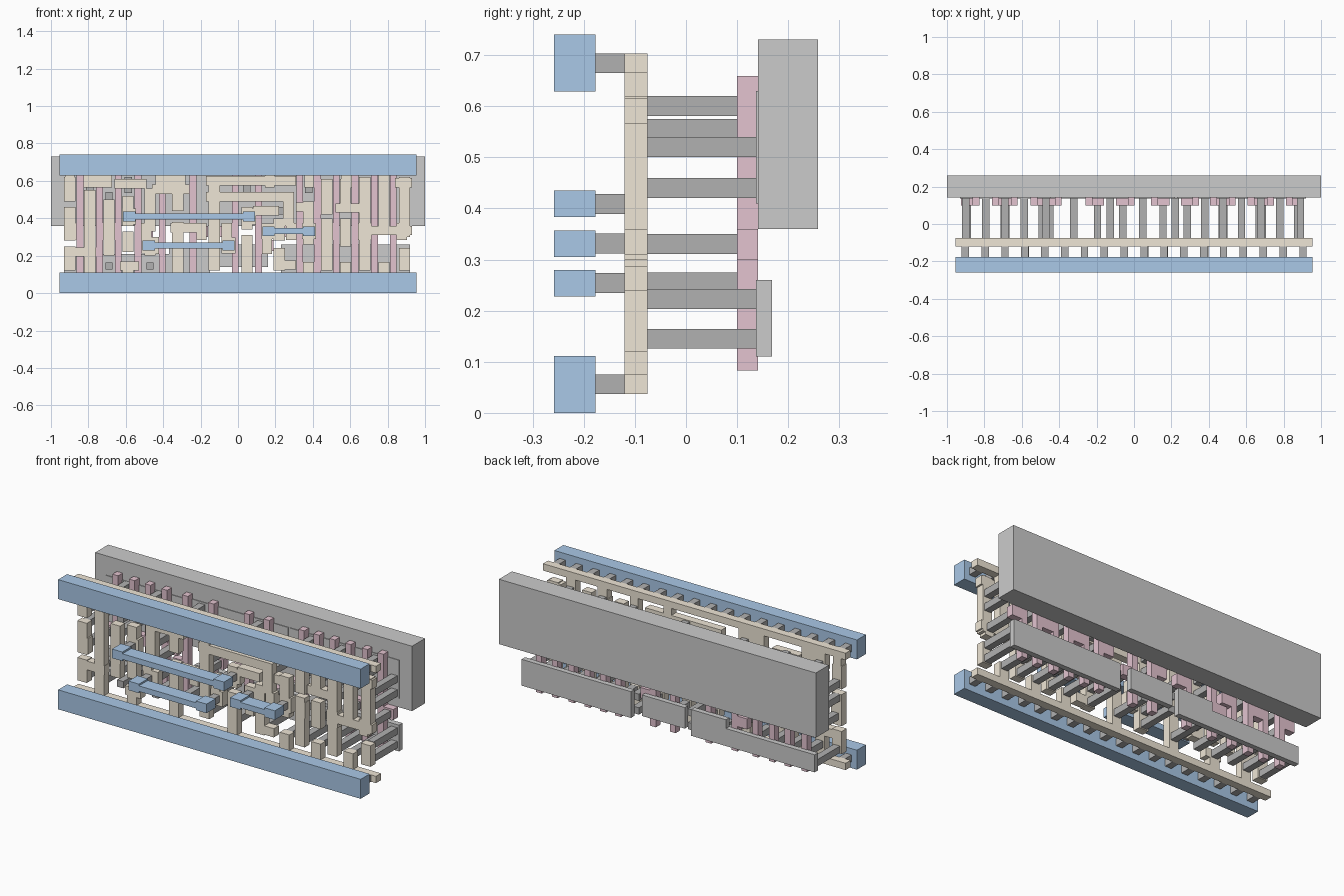
import bpy, bmesh

if "Cube" in bpy.data.objects:
    bpy.data.objects.remove(bpy.data.objects["Cube"])


def material(name, rgb):
    m = bpy.data.materials.new(name)
    m.diffuse_color = (*rgb, 1)
    m.use_nodes = True
    m.node_tree.nodes["Principled BSDF"].inputs["Base Color"].default_value = m.diffuse_color
    return m


def layer(name, y0, y1, rects, mat):
    """One object holding slabs given as (x0, z0, x1, z1) in hundredths."""
    bm = bmesh.new()
    for x0, z0, x1, z1 in rects:
        for v in bmesh.ops.create_cube(bm, size=1)["verts"]:
            v.co.x = (x1 if v.co.x > 0 else x0) / 100
            v.co.z = (z1 if v.co.z > 0 else z0) / 100
            v.co.y = y1 if v.co.y > 0 else y0
    me = bpy.data.meshes.new(name)
    bm.to_mesh(me)
    bm.free()
    me.materials.append(mat)
    bpy.context.collection.objects.link(bpy.data.objects.new(name, me))


def box(x, z, w, h):
    return (x - w / 2, z - h / 2, x + w / 2, z + h / 2)


def posts(xs, zs):
    return [box(x, z, 3.9, 3.9) for x in xs for z in zs]


blue = material("blue", (0.40, 0.58, 0.80))
beige = material("beige", (0.86, 0.79, 0.67))
pink = material("pink", (0.77, 0.55, 0.63))
dark = material("dark_grey", (0.44, 0.44, 0.44))
mid = material("mid_grey", (0.58, 0.58, 0.58))
light = material("light_grey", (0.70, 0.70, 0.70))

# Gate bars, and the slots between neighbouring bars
gates = [-84.5, -74, -64, -53.5, -40.5, -24, -1.5, 11, 33, 42.5, 52.5, 62.5, 73, 83]
slots = [-90] + [(a + b) / 2 for a, b in zip(gates, gates[1:])] + [89]

# Back slab and thin strips
layer("well_slab", 0.141, 0.258, [(-100, 36, 100, 73)], mid)
layer("lower_strips", 0.137, 0.168,
      [(23, 11, 92, 26), (-11, 14, 16, 26), (-93, 11, -37, 21), (-37, 11, -15, 26)], light)
layer("upper_strips", 0.137, 0.168,
      [(-93, 41, -45, 62), (-45, 48, 22, 63), (23, 41, 92, 63)], light)

# Pink gate bars with pads alternating left and right
pads = [(g + (4.5 if i % 2 else -4.5), 25.5 if i in (4, 7) else 33)
        for i, g in enumerate(gates)]
layer("gate_bars", 0.10, 0.141,
      [box(g, 37.1, 3.6, 57.6) for g in gates] + [box(x, z, 7, 6) for x, z in pads], pink)

# Long posts running from the strips and the pads to the track layer
long_posts = (posts(slots, [14.5]) + posts(slots[6::2], [22.3]) + posts(slots[::2], [44, 52])
              + posts(slots[1::2], [60, 55.5]))
layer("strip_posts", -0.076, 0.138, long_posts, dark)
layer("pad_posts", -0.076, 0.101, [box(x, z, 3.9, 3.9) for x, z in pads], dark)

# Blue strap ends: left x, right x, height
straps = [(-58.2, 5.9, 40.9), (-47.8, -5.1, 25.4), (16.3, 38, 33.1)]
ends = [(x, z) for a, b, z in straps for x in (a, b)]

# Beige layer: vertical spans per slot, then cross bars, stubs, pads and two rails
spans = [(12, 25, 28, 46, 49, 62), (10, 55), (20, 50), (12, 17, 22, 33, 36, 52),
         (20, 29, 33, 56), (12, 38, 44, 58), (12, 62), (12, 31, 34, 46), (12, 24, 28, 40),
         (26, 49), (12, 40, 42, 61), (25, 40, 43, 61), (12, 62), (31, 62), (12, 24, 30, 62)]
tracks = [(x - 3, s[i], x + 3, s[i + 1])
          for x, s in zip(slots, spans) for i in range(0, len(s), 2)]
bars = [(-88, -76, 22), (-66, -49, 58.5), (-63, -53, 14.5), (-46, -26, 55.5), (-36, -20, 35),
        (-17, 31, 60), (-17, 24, 51.5), (8, 22, 44), (20, 31, 15), (31, 40, 46),
        (52, 70, 45.5), (70, 93, 33.5), (84, 93, 59)]
tracks += [(a, z - 2.5, b, z + 2.5) for a, b, z in bars]
tracks.append((24, 36, 30, 54))
tracks += [box(x, 12, 6, 9) for x in slots[1::2]]
tracks += [box(x, 61.5, w, 10) for x, w in
           [(slots[0], 5), (-75, 15), (-36, 16), (17, 5), (38, 5), (58, 6), (78, 6)]]
tracks += [box(x, z, 7.5, 8.5) for x, z in ends]
tracks += [box(x, z, 5.5, 9) for x, z in pads]
tracks += [box(0, z, 191, 3.9) for z in (5.6, 68.4)]
layer("track_layer", -0.12, -0.075, tracks, beige)

# Short posts between the tracks and the blue parts
short = posts([-90.2 + 10.62 * k for k in range(18)], [5.6, 68.4])
layer("short_posts", -0.178, -0.119, short + [box(x, z, 3.9, 3.9) for x, z in ends], dark)

# Blue front rails and the three dumbbell straps
layer("front_rails", -0.258, -0.177, [box(0, z, 191, 11.1) for z in (5.55, 68.45)], blue)
for i, (a, b, z) in enumerate(straps):
    layer(f"front_strap_{i + 1}", -0.258, -0.177,
          [box(a, z, 6.6, 5.2), box(b, z, 6.6, 5.2), (a + 3.3, z - 1.6, b - 3.3, z + 1.6)], blue)
